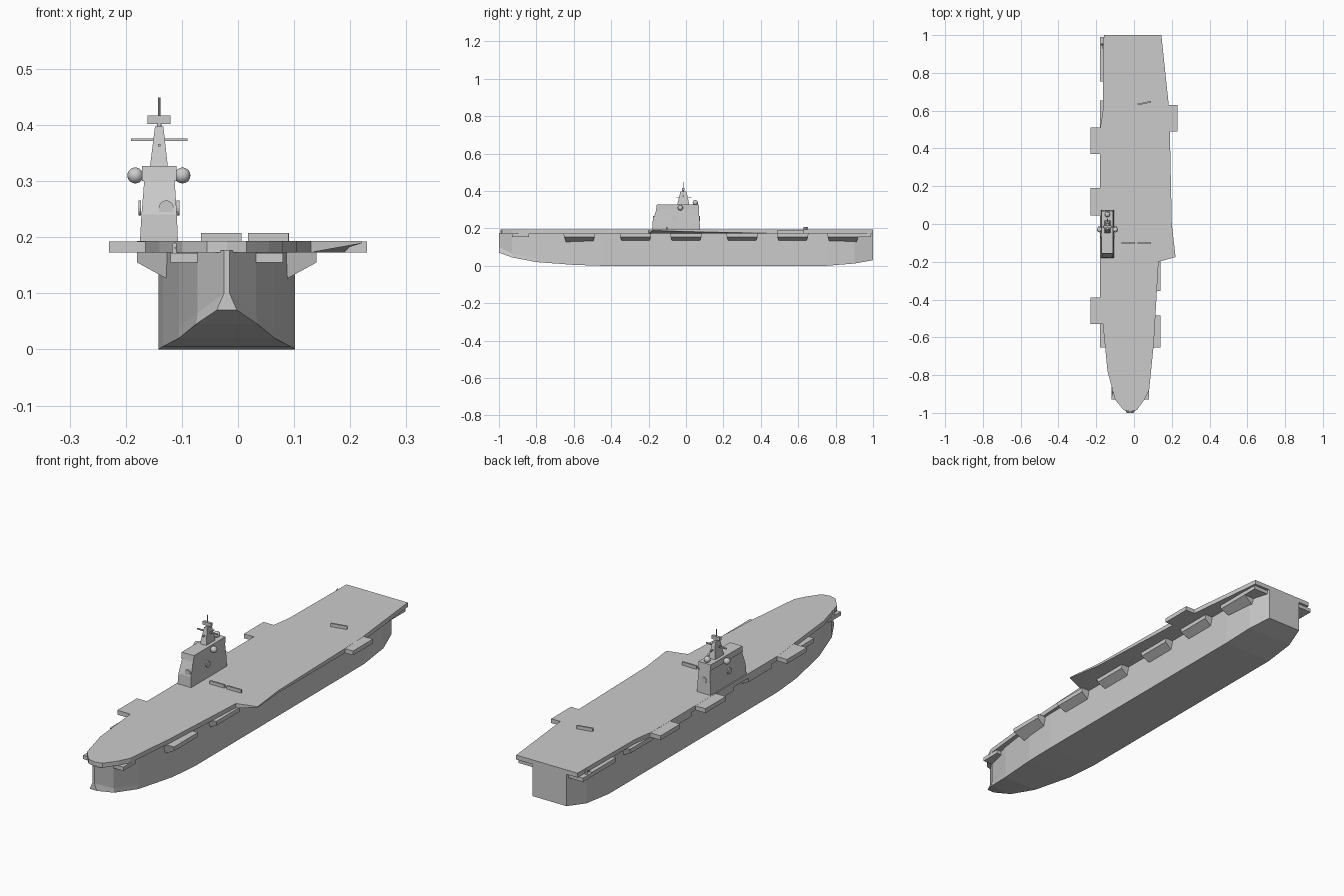
import bpy, bmesh, math
from mathutils import Vector

if "Cube" in bpy.data.objects:
    bpy.data.objects.remove(bpy.data.objects["Cube"])

CX = -0.02            # hull centre line
TOP, UNDER = 0.193, 0.173


def mesh_object(name, verts, faces):
    me = bpy.data.meshes.new(name)
    me.from_pydata(verts, [], faces)
    bm = bmesh.new()
    bm.from_mesh(me)
    bmesh.ops.recalc_face_normals(bm, faces=bm.faces)
    bm.to_mesh(me)
    bm.free()
    ob = bpy.data.objects.new(name, me)
    bpy.context.collection.objects.link(ob)
    return ob


def loft(name, rings):
    """Skin a list of equal-length rings and cap both ends."""
    n = len(rings[0])
    verts = [v for r in rings for v in r]
    faces = [(i * n + k, i * n + (k + 1) % n, (i + 1) * n + (k + 1) % n, (i + 1) * n + k)
             for i in range(len(rings) - 1) for k in range(n)]
    faces += [tuple(range(n)), tuple(range(len(verts) - n, len(verts)))]
    return mesh_object(name, verts, faces)


def rect(x0, x1, y0, y1, z):
    return [(x0, y0, z), (x1, y0, z), (x1, y1, z), (x0, y1, z)]


def box(name, x0, x1, y0, y1, z0, z1):
    return loft(name, [rect(x0, x1, y0, y1, z0), rect(x0, x1, y0, y1, z1)])


def cylinder(name, loc, r, depth, axis=(0, 0, 1), sides=12):
    bpy.ops.mesh.primitive_cylinder_add(vertices=sides, radius=r, depth=depth, location=loc)
    ob = bpy.context.object
    ob.name = name
    ob.rotation_euler = Vector(axis).to_track_quat('Z', 'Y').to_euler()
    return ob


def ball(name, loc, r):
    bpy.ops.mesh.primitive_uv_sphere_add(segments=16, ring_count=10, radius=r, location=loc)
    bpy.context.object.name = name
    bpy.ops.object.shade_smooth()


# Hull: stations of y, upper half width, lower half width, keel height
stations = [(-1.0, .005, .018, .07), (-.93, .052, .055, .045), (-.8, .085, .085, .02),
            (-.6, .114, .114, .005), (-.45, .122, .122, 0), (.75, .122, .122, 0),
            (.9, .114, .114, .012), (1.0, .085, .085, .03)]
rings = []
for y, w, wb, z in stations:
    zk = max(z, 0.1) if y == -1.0 else z + .02
    rings.append([(CX - wb, y, z), (CX + wb, y, z), (CX + w, y, zk),
                  (CX + w, y, .176), (CX - w, y, .176), (CX - w, y, zk)])
loft("hull", rings)

# Flight deck: outline, with the underside raised at the angled corner
outline = [(.22, -.175), (.20, .0), (.19, .48), (.185, .62), (.145, 1), (-.16, 1), (-.165, .6),
           (-.18, .5), (-.18, -.4), (-.165, -.53), (-.14, -.78), (-.10, -.93), (-.055, -.985),
           (-.02, -.993), (.015, -.985), (.055, -.93), (.08, -.88), (.105, -.63), (.13, -.2)]
n = len(outline)
raised = {0: .189, 1: .183}
verts = [(x, y, TOP) for x, y in outline]
verts += [(x, y, raised.get(i, UNDER)) for i, (x, y) in enumerate(outline)]
faces = [tuple(range(n))] + [(i, (i + 1) % n, n + (i + 1) % n, n + i) for i in range(n)]
faces += [tuple(range(n + 2, 2 * n)), (n, n + 1, 2 * n - 1), (n + 1, n + 2, 2 * n - 1)]
mesh_object("flight_deck", verts, faces)

# Aircraft elevators on the deck edges
for i, (x0, x1, y0, y1) in enumerate([(.15, .23, .49, .63), (-.23, -.15, .37, .51),
                                      (-.23, -.15, .045, .19), (-.23, -.15, -.53, -.39)]):
    box(f"elevator_{i}", x0, x1, y0, y1, UNDER, TOP - .0005)

# Side sponsons with sloped undersides, and corner platforms, on both sides
for s, side in ((-1, "left"), (1, "right")):
    for i, yc in enumerate((-.57, -.27, 0, .3, .57, .84)):
        ends = [[(CX + s * x, yc + e * hy, z) for x, z, hy in
                 ((.1, .174, .085), (.16, .174, .085), (.16, .155, .082), (.1, .122, .07))]
                for e in (-1, 1)]
        loft(f"sponson_{side}_{i}", ends)
    for name, a, b, y0, y1 in (("bow", .045, .10, -.93, -.84), ("stern", .08, .16, .78, .99)):
        xs = sorted((CX + s * a, CX + s * b))
        box(f"{name}_platform_{side}", *xs, y0, y1, .155, .172)

# Small point-defence mounts on the platforms
for i, (x, y) in enumerate(((-.112, -.89), (-.169, .95))):
    cylinder(f"gun_mount_{i}", (x, y, .178), .006, .014)
    ball(f"gun_dome_{i}", (x, y, .185), .005)
    cylinder(f"gun_barrel_{i}", (x, y - .012, .181), .0015, .022, (0, 1, 0), 6)

# Blast deflector panels
for i, (x, y, a) in enumerate(((-.03, -.103, 0), (.054, -.103, 0), (.055, .64, 12))):
    ob = box(f"blast_deflector_{i}", -.036, .036, -.004, .004, 0, .0155)
    ob.location = (x, y, TOP - .001)
    ob.rotation_euler.z = math.radians(a)


# Thin deck markings: catapult tracks and landing strip dashes
def strip(name, a, b, w, count=1, fill=1.0):
    a, b = Vector(a), Vector(b)
    d = b - a
    side = Vector((-d.y, d.x)).normalized() * w / 2
    verts, faces = [], []
    for i in range(count):
        p, q = a + d * (i / count), a + d * ((i + fill) / count)
        faces.append(tuple(range(len(verts), len(verts) + 4)))
        verts += [(*c, TOP + .0006) for c in (p - side, q - side, q + side, p + side)]
    mesh_object(name, verts, faces)


strip("catapult_track_0", (-.05, -.88), (-.03, -.13), .003)
strip("catapult_track_1", (.05, -.82), (.055, -.13), .003)
for i, dx in enumerate((-.06, 0, .06)):
    strip(f"landing_line_{i}", (-.04 + dx, .93), (.12 + dx, -.12), .003, 14, .3)
strip("threshold_line", (-.12, .95), (.05, .97), .003, 8, .4)

# Island tower with tapered sides and a bridge block on top
loft("island_tower", [rect(-.175, -.107, -.18, .075, .19),
                      rect(-.172, -.109, -.178, .073, .24),
                      rect(-.167, -.113, -.158, .068, .302)])
loft("bridge", [rect(-.171, -.110, -.16, .07, .30), rect(-.171, -.110, -.156, .068, .327)])

# Round panels on the four tower faces
for i, (loc, axis) in enumerate((((-.128, -.174, .252), (0, 1, 0)), ((-.14, .072, .252), (0, 1, 0)),
                                 ((-.107, -.06, .252), (1, 0, 0)), ((-.175, -.06, .252), (1, 0, 0)))):
    cylinder(f"round_panel_{i}", loc, .0135, .005, axis, 16)

# Radomes with side brackets
for i, x in enumerate((-.183, -.099)):
    ball(f"radome_{i}", (x, -.03, .31), .0142)
ball("aft_radome", (-.141, .05, .337), .014)
cylinder("radome_bracket", (-.141, -.03, .306), .004, .08, (1, 0, 0), 8)

# Mast, yard, radar and top pole
loft("mast", [rect(-.157, -.125, -.047, .018, .325), rect(-.148, -.133, -.03, .003, .397)])
box("mast_yard", -.191, -.090, -.018, -.012, .371, .376)
box("mast_yard_fore_aft", -.143, -.138, -.05, .03, .362, .366)
cylinder("radar_post", (-.1405, -.015, .40), .004, .012)
box("radar_array", -.161, -.120, -.021, -.009, .402, .417)
cylinder("mast_pole", (-.1405, -.015, .431), .002, .035, sides=8)
